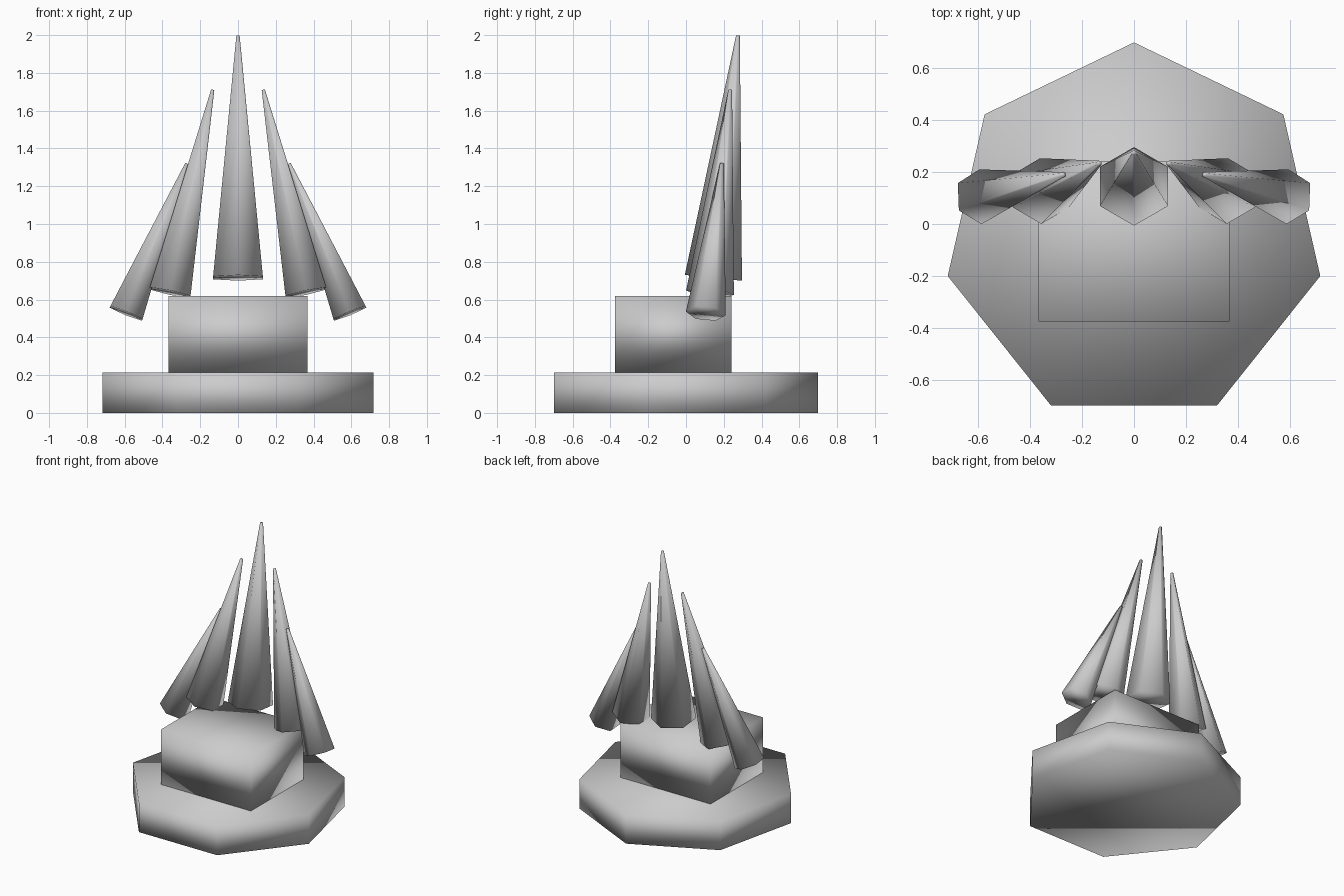
import bpy
import math
from mathutils import Vector, Euler

if "Cube" in bpy.data.objects:
    bpy.data.objects.remove(bpy.data.objects["Cube"])


def smooth(obj, name):
    obj.name = name
    for p in obj.data.polygons:
        p.use_smooth = True
    return obj


def spike(name, base, tip, radius, tip_radius=0.01):
    """Six-sided tapered spike running from base centre to tip centre."""
    base, tip = Vector(base), Vector(tip)
    d = tip - base
    lean_back = -math.asin(d.y / d.length)
    lean_side = math.atan2(d.x, d.z)
    bpy.ops.mesh.primitive_cone_add(
        vertices=6, radius1=radius, radius2=tip_radius, depth=d.length,
        location=(base + tip) / 2, rotation=Euler((lean_back, lean_side, 0)))
    return smooth(bpy.context.object, name)


# Seven-sided plinth, one corner pointing to the back
bpy.ops.mesh.primitive_cylinder_add(vertices=7, radius=0.7365, depth=0.215,
                                    location=(0, -0.0365, 0.1075))
smooth(bpy.context.object, "plinth")

# Block standing on the plinth
bpy.ops.mesh.primitive_cube_add(size=1, location=(0, -0.0675, 0.4175))
block = smooth(bpy.context.object, "block")
block.scale = (0.736, 0.615, 0.405)

# Fan of spikes: one in the middle, two mirrored pairs
spike("spike_centre", (0, 0.145, 0.715), (0, 0.275, 1.998), 0.152)
for side, s in (("left", -1), ("right", 1)):
    spike("spike_inner_" + side, (s * 0.36, 0.127, 0.637),
          (s * 0.134, 0.234, 1.71), 0.127)
    spike("spike_outer_" + side, (s * 0.592, 0.105, 0.527),
          (s * 0.271, 0.19, 1.32), 0.106)
